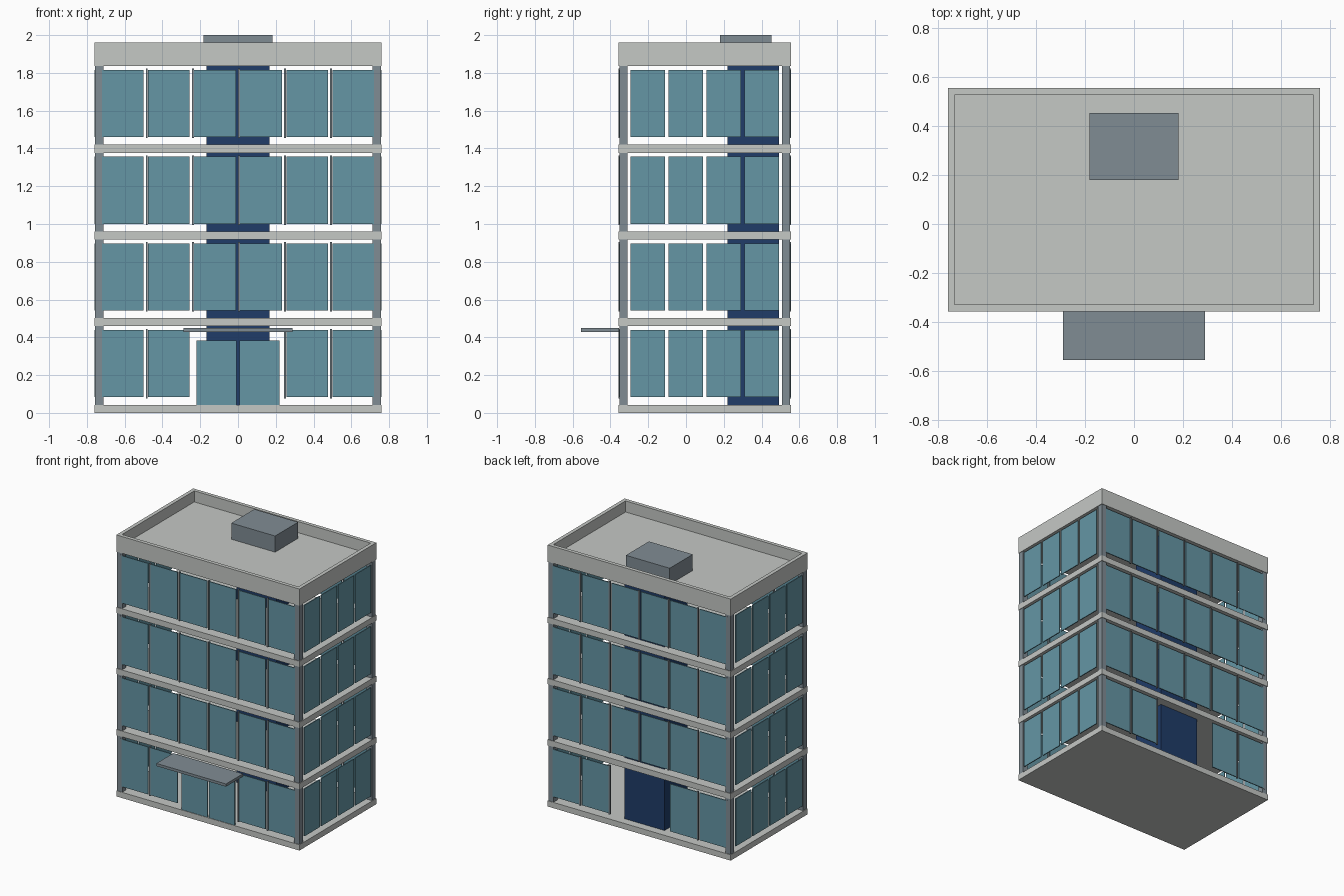
import bpy
import bmesh
from mathutils import Vector

if "Cube" in bpy.data.objects:
    bpy.data.objects.remove(bpy.data.objects["Cube"])


def material(name, rgb):
    m = bpy.data.materials.new(name)
    m.diffuse_color = (*rgb, 1)
    m.use_nodes = True
    m.node_tree.nodes["Principled BSDF"].inputs["Base Color"].default_value = m.diffuse_color
    return m


CONCRETE = material("light concrete", (0.56, 0.58, 0.56))
METAL = material("grey metal", (0.216, 0.262, 0.296))
GLASS = material("teal glass", (0.13, 0.305, 0.376))
NAVY = material("navy core", (0.014, 0.045, 0.14))


def boxes(name, mat, items):
    """One object made of boxes given as (x0, x1, y0, y1, z0, z1)."""
    bm = bmesh.new()
    for x0, x1, y0, y1, z0, z1 in items:
        lo, hi = Vector((x0, y0, z0)), Vector((x1, y1, z1))
        for v in bmesh.ops.create_cube(bm, size=1)["verts"]:
            v.co = (lo + hi) / 2 + v.co * (hi - lo)
    mesh = bpy.data.meshes.new(name)
    bm.to_mesh(mesh)
    bm.free()
    mesh.materials.append(mat)
    obj = bpy.data.objects.new(name, mesh)
    bpy.context.collection.objects.link(obj)
    return obj


# Overall building dimensions
HX, Y0, Y1 = 0.76, -0.357, 0.555
YC = (Y0 + Y1) / 2
FLOOR, SLAB = 0.459, 0.043
ROOF = 4 * FLOOR + SLAB
TOP, WALL = 1.962, 0.028

# Floor slabs and roof slab
for i in range(5):
    z = i * FLOOR
    boxes("roof_slab" if i == 4 else f"floor_slab_{i}", CONCRETE,
          [(-HX, HX, Y0, Y1, z, z + SLAB)])

# Parapet: outer block with an open rectangular hole, mitred ring
bm = bmesh.new()
rings = []
for d, z in ((0, 4 * FLOOR), (0, TOP), (WALL, TOP), (WALL, ROOF)):
    rings.append([bm.verts.new((sx * (HX - d), YC + sy * ((Y1 - Y0) / 2 - d), z))
                  for sx, sy in ((-1, -1), (1, -1), (1, 1), (-1, 1))])
for a, b in zip(rings, rings[1:]):
    for k in range(4):
        n = (k + 1) % 4
        bm.faces.new((a[k], a[n], b[n], b[k]))
mesh = bpy.data.meshes.new("parapet")
bm.to_mesh(mesh)
bm.free()
mesh.materials.append(CONCRETE)
bpy.context.collection.objects.link(bpy.data.objects.new("parapet", mesh))

# Corner columns running the full height
COL, INSET = 0.043, 0.004
cols = []
for x in (-HX + INSET, HX - INSET - COL):
    for y in (Y0 + INSET, Y1 - INSET - COL):
        cols.append((x, x + COL, y, y + COL, SLAB, 4 * FLOOR))
boxes("corner_columns", METAL, cols)

# Stair core and rooftop plant box
boxes("stair_core", NAVY, [(-0.166, 0.166, 0.22, 0.492, SLAB, 4 * FLOOR)])
boxes("rooftop_box", METAL, [(-0.182, 0.182, 0.18, 0.453, ROOF, 2.0)])

# Window panes on four sides, with a slim mullion beside each long-side pane
front_back, sides, mullions = [], [], []
PITCH, PANE = 0.244, 0.221
SPITCH, SPANE = 0.2015, 0.183
T = 0.007
for f in range(4):
    z0, z1 = f * FLOOR + 0.083, f * FLOOR + 0.439
    for i in range(6):
        if f == 0 and i in (2, 3):   # entrance openings
            continue
        x = (i - 2.5) * PITCH
        m = (i - 3) * PITCH + 0.005
        for y, out in ((Y0, 1), (Y1, -1)):
            ya, yb = sorted((y + out * 0.003, y + out * (0.003 + T)))
            front_back.append((x - PANE / 2, x + PANE / 2, ya, yb, z0, z1))
            ya, yb = sorted((y, y + out * 0.014))
            mullions.append((m - 0.005, m + 0.005, ya, yb, z0 - 0.006, z1 + 0.006))
    for j in range(4):
        y = YC + (j - 1.5) * SPITCH
        for s in (-1, 1):
            xa, xb = sorted((s * (HX - 0.001), s * (HX - 0.001 - T)))
            sides.append((xa, xb, y - SPANE / 2, y + SPANE / 2, z0, z1))
boxes("long_side_windows", GLASS, front_back)
boxes("short_side_windows", GLASS, sides)
boxes("mullions", METAL, mullions)

# Entrance doors and canopy
boxes("entrance_doors", GLASS,
      [(min(s * 0.008, s * 0.22), max(s * 0.008, s * 0.22),
        Y0 + 0.004, Y0 + 0.014, SLAB, 0.382) for s in (-1, 1)])
boxes("entrance_canopy", METAL, [(-0.289, 0.289, -0.555, Y0 + 0.003, 0.429, 0.449)])
